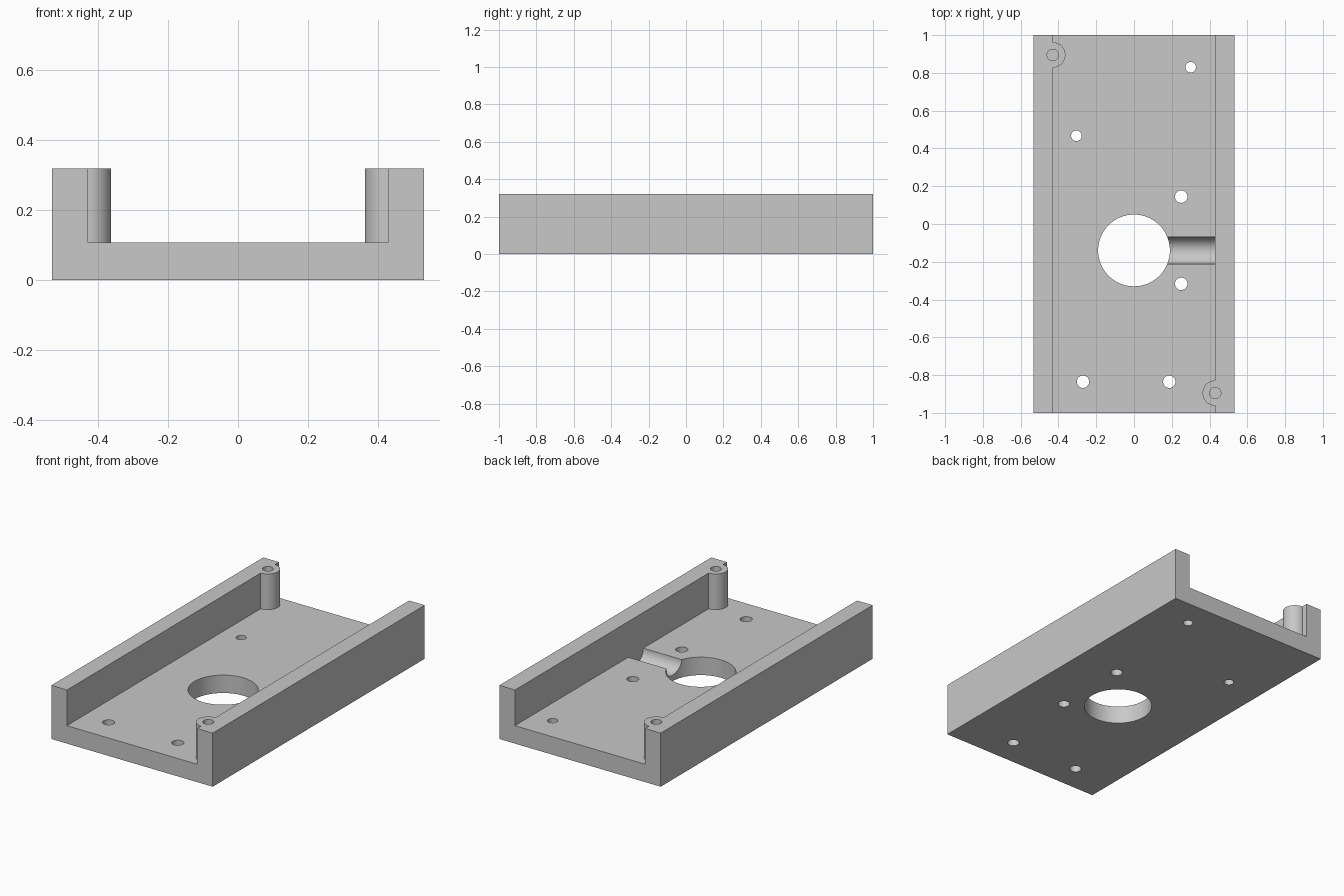
import bpy
import math

cube = bpy.data.objects.get("Cube")
if cube:
    bpy.data.objects.remove(cube, do_unlink=True)

HALF_W, HALF_L, HEIGHT = 0.533, 1.0, 0.32
FLOOR, INNER = 0.107, 0.43

grey = bpy.data.materials.new("plain_grey")
grey.use_nodes = True
colour = (0.58, 0.58, 0.58, 1)
grey.diffuse_color = colour
grey.node_tree.nodes["Principled BSDF"].inputs["Base Color"].default_value = colour


def cylinder(name, radius, x, y, z0, z1, sides=48):
    bpy.ops.mesh.primitive_cylinder_add(vertices=sides, radius=radius, depth=z1 - z0,
                                        location=(x, y, (z0 + z1) / 2))
    ob = bpy.context.object
    ob.name = name
    ob.data.materials.append(grey)
    return ob


def combine(target, tool, operation):
    mod = target.modifiers.new(tool.name, "BOOLEAN")
    mod.operation, mod.solver, mod.object = operation, "EXACT", tool
    bpy.context.view_layer.objects.active = target
    bpy.ops.object.modifier_apply(modifier=mod.name)
    bpy.data.objects.remove(tool, do_unlink=True)


# U-shaped channel extruded along its length
half = [(HALF_W, 0), (HALF_W, HEIGHT), (INNER, HEIGHT), (INNER, FLOOR)]
profile = half + [(-x, z) for x, z in reversed(half)]
n = len(profile)
verts = [(x, y, z) for y in (-HALF_L, HALF_L) for x, z in profile]
faces = [tuple(range(n)), tuple(reversed(range(n, 2 * n)))]
faces += [(i, i + n, (i + 1) % n + n, (i + 1) % n) for i in range(n)]
mesh = bpy.data.meshes.new("channel_base")
mesh.from_pydata(verts, [], faces)
mesh.materials.append(grey)
base = bpy.data.objects.new("channel_base", mesh)
bpy.context.collection.objects.link(base)
bpy.context.view_layer.objects.active = base
base.select_set(True)
bpy.ops.object.mode_set(mode="EDIT")
bpy.ops.mesh.select_all(action="SELECT")
bpy.ops.mesh.normals_make_consistent(inside=False)
bpy.ops.object.mode_set(mode="OBJECT")

# Screw bosses at two opposite corners, with blind holes
for side in (-1, 1):
    x, y = side * INNER, -side * 0.895
    combine(base, cylinder("screw_boss", 0.067, x, y, FLOOR / 2, HEIGHT), "UNION")
    combine(base, cylinder("screw_hole", 0.03, x, y, FLOOR, HEIGHT + 0.1, 32), "DIFFERENCE")

# Rounded cable groove from the large hole to the wall
groove = cylinder("cable_groove", 0.071, INNER / 2, -0.14, FLOOR - INNER / 2, FLOOR + INNER / 2)
groove.location.z = FLOOR
groove.rotation_euler.y = math.pi / 2
bpy.context.view_layer.update()
combine(base, groove, "DIFFERENCE")

# Large centre hole and small mounting holes through the floor
holes = [(0, -0.14, 0.19), (0.30, 0.83, 0.028), (-0.305, 0.467, 0.028),
         (0.25, 0.145, 0.033), (0.25, -0.317, 0.033),
         (-0.27, -0.835, 0.033), (0.187, -0.835, 0.033)]
for x, y, r in holes:
    combine(base, cylinder("floor_hole", r, x, y, -0.1, 0.25, 64 if r > 0.1 else 32), "DIFFERENCE")

bpy.ops.object.select_all(action="DESELECT")
base.select_set(True)
bpy.context.view_layer.objects.active = base
bpy.ops.object.shade_smooth_by_angle(angle=math.radians(30))
